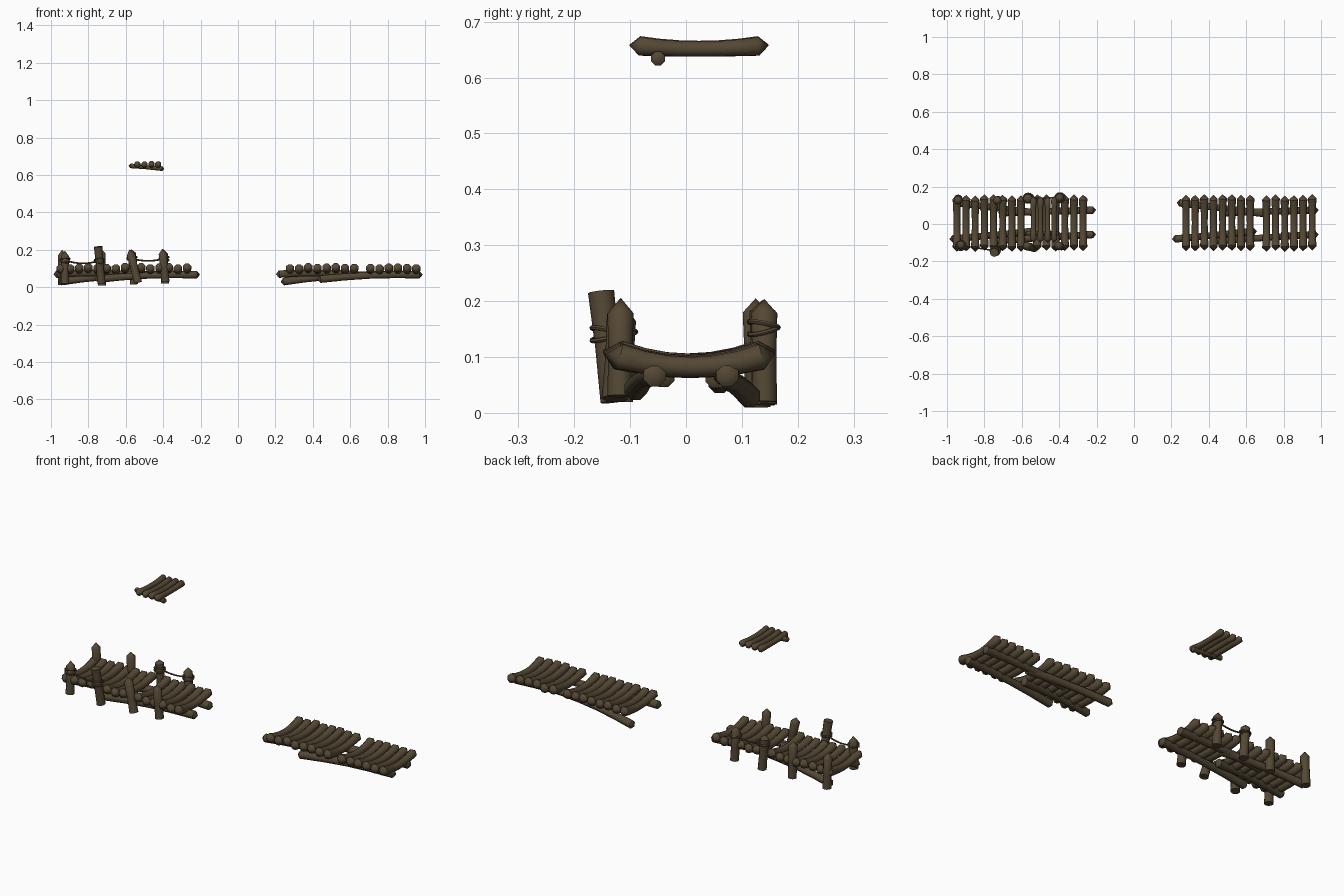
import bpy, bmesh, math, random
from mathutils import Vector

if "Cube" in bpy.data.objects:
    bpy.data.objects.remove(bpy.data.objects["Cube"])
random.seed(4)

wood = bpy.data.materials.new("dark_wood")
wood.diffuse_color = (0.09, 0.065, 0.035, 1)
wood.use_nodes = True
wood.node_tree.nodes["Principled BSDF"].inputs["Base Color"].default_value = wood.diffuse_color


def tube(name, pts, radii, sides=8, tip=(0.0, 0.0)):
    """Loft rings along a path; tip > 0 gives a pointed end."""
    pts = [Vector(p) for p in pts]
    bm = bmesh.new()
    rings = []
    for i, p in enumerate(pts):
        t = (pts[min(i + 1, len(pts) - 1)] - pts[max(i - 1, 0)]).normalized()
        ref = Vector((0, 0, 1)) if abs(t.z) < 0.8 else Vector((0, 1, 0))
        u = t.cross(ref).normalized()
        v = t.cross(u)
        ring = []
        for k in range(sides):
            a = 2 * math.pi * (k + 0.5) / sides
            ring.append(bm.verts.new(p + radii[i] * (u * math.cos(a) + v * math.sin(a))))
        rings.append(ring)
    for a, b in zip(rings, rings[1:]):
        for k in range(sides):
            j = (k + 1) % sides
            bm.faces.new((a[k], a[j], b[j], b[k]))
    for ring, p, q, h in ((rings[0], pts[0], pts[1], tip[0]), (rings[-1], pts[-1], pts[-2], tip[1])):
        if h > 0:
            apex = bm.verts.new(p + (p - q).normalized() * h)
            for k in range(sides):
                bm.faces.new((ring[k], ring[(k + 1) % sides], apex))
        else:
            bm.faces.new(ring)
    bmesh.ops.recalc_face_normals(bm, faces=bm.faces)
    me = bpy.data.meshes.new(name)
    bm.to_mesh(me)
    bm.free()
    me.materials.append(wood)
    ob = bpy.data.objects.new(name, me)
    bpy.context.collection.objects.link(ob)
    bpy.ops.object.select_all(action='DESELECT')
    ob.select_set(True)
    bpy.context.view_layer.objects.active = ob
    bpy.ops.object.shade_smooth_by_angle(angle=math.radians(46))
    return ob


def deck_log(name, x, y0, y1, z, sag, r):
    """Cross log with a dipped, thinner middle and pointed ends."""
    pts, rad = [], []
    for i in range(7):
        s = i / 6 * 2 - 1
        pts.append((x, (y0 + y1) / 2 + s * (y1 - y0) / 2, z - sag * (1 - s * s)))
        rad.append(r * (0.8 + 0.2 * s * s))
    tube(name, pts, rad, 8, (r, r))


def beam(name, a, b, r, bow=0.008):
    a, b = Vector(a), Vector(b)
    pts = [a.lerp(b, i / 4) + Vector((0, 0, bow * (1 - (i / 2 - 1) ** 2))) for i in range(5)]
    tube(name, pts, [r, r * .93, r * .88, r * .93, r], 8, (r * .8, r * .8))


# Deck logs of both walkways
log_x = [.278 + .049 * i for i in range(8)] + [.708 + .049 * i for i in range(6)]
for side, dx in (("left", -1.225), ("right", 0)):
    for x in log_x:
        j = random.uniform(-.004, .004)
        deck_log(side + "_deck_log", x + dx, -.122 + j, .132 + j,
                 .104 + random.uniform(-.005, .004), .019, .0245)

# Long carrying beams under the walkways
for side, dx in (("left", -1.19), ("right", 0)):
    for a, b in (((.22, -.08, .07), (.64, -.04, .066)),
                 ((.44, -.09, .043), (.97, -.056, .067)),
                 ((.245, .113, .03), (.70, .055, .064)),
                 ((.48, .06, .055), (.97, .074, .067))):
        beam(side + "_beam", (a[0] + dx, a[1], a[2]), (b[0] + dx, b[1], b[2]), .0215)

# Small raised platform
for x in (-.538, -.5, -.462, -.427):
    deck_log("raised_deck_log", x, -.083, .13, .657 + random.uniform(-.002, .002), .005, .018)
beam("raised_beam", (-.575, -.05, .649), (-.405, -.05, .634), .0135, 0)

# Posts: bottom, top, pointed tip height
posts = [((-.925, -.118, .02), (-.925, -.113, .165), .03),
         ((-.73, -.13, .02), (-.748, -.152, .217), 0),
         ((-.535, -.128, .025), (-.573, -.118, .175), .028),
         ((-.388, -.118, .03), (-.402, -.117, .178), .028),
         ((-.94, .135, .012), (-.94, .127, .17), .03),
         ((-.727, .128, .01), (-.73, .125, .18), .025),
         ((-.555, .14, .015), (-.568, .137, .182), 0.02),
         ((-.39, .14, .02), (-.397, .14, .178), .026)]
for a, b, t in posts:
    m = Vector(a).lerp(Vector(b), .5)
    tube("post", [a, m, b], [.023, .0215, .0235], 10, (0, t))


def rope_ring(c, tilt):
    bpy.ops.mesh.primitive_torus_add(location=c, rotation=(tilt, tilt * .5, 0), major_radius=.026,
                                     minor_radius=.0045, major_segments=16, minor_segments=6)
    ob = bpy.context.object
    ob.name = "rope_ring"
    ob.data.materials.append(wood)
    bpy.ops.object.shade_smooth_by_angle()


def rope(a, b, sag):
    a, b = Vector(a), Vector(b)
    pts = [a.lerp(b, i / 10) - Vector((0, 0, sag * (1 - (i / 5 - 1) ** 2))) for i in range(11)]
    tube("rope", pts, [.0045] * 11, 6)
    for c in (a, b):
        for d, tilt in ((-.006, .25), (.005, -.2)):
            rope_ring(c + Vector((0, 0, d)), tilt)


# Ropes slung between post pairs
rope((-.925, -.115, .145), (-.742, -.143, .142), .016)
rope((-.566, .138, .153), (-.396, .14, .153), .012)
